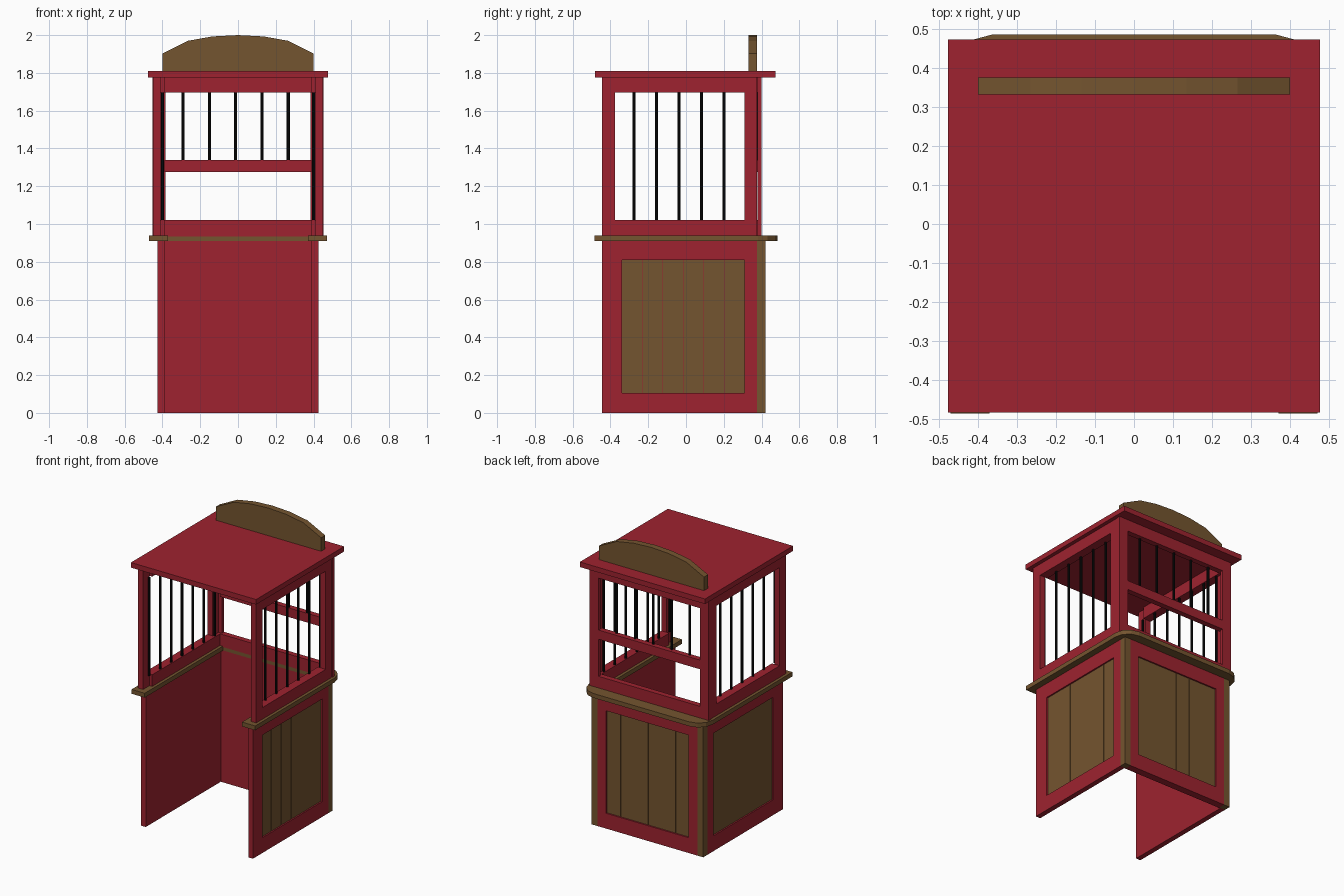
import bpy, bmesh, math

if "Cube" in bpy.data.objects:
    bpy.data.objects.remove(bpy.data.objects["Cube"])


def material(name, rgb):
    m = bpy.data.materials.new(name)
    m.diffuse_color = (*rgb, 1)
    m.use_nodes = True
    m.node_tree.nodes["Principled BSDF"].inputs["Base Color"].default_value = m.diffuse_color
    return m


RED = material("red_paint", (0.342, 0.0165, 0.029))
BROWN = material("brown_wood", (0.175, 0.09, 0.029))
BLACK = material("black_iron", (0.004, 0.004, 0.004))


def finish(name, bm, mat):
    bmesh.ops.recalc_face_normals(bm, faces=bm.faces)
    me = bpy.data.meshes.new(name)
    bm.to_mesh(me)
    bm.free()
    me.materials.append(mat)
    ob = bpy.data.objects.new(name, me)
    bpy.context.collection.objects.link(ob)
    return ob


def boxes(name, mat, *items):
    """One object from boxes given as (x0, x1, y0, y1, z0, z1)."""
    bm = bmesh.new()
    for x0, x1, y0, y1, z0, z1 in items:
        vs = bmesh.ops.create_cube(bm, size=1)["verts"]
        for v in vs:
            v.co.x = x1 if v.co.x > 0 else x0
            v.co.y = y1 if v.co.y > 0 else y0
            v.co.z = z1 if v.co.z > 0 else z0
    return finish(name, bm, mat)


def extrude(name, mat, pts, offset):
    """Flat outline pushed along an offset vector."""
    bm = bmesh.new()
    f = bm.faces.new([bm.verts.new(p) for p in pts])
    r = bmesh.ops.extrude_face_region(bm, geom=[f])
    moved = [g for g in r["geom"] if isinstance(g, bmesh.types.BMVert)]
    bmesh.ops.translate(bm, vec=offset, verts=moved)
    return finish(name, bm, mat)


def bars(name, places, z0, z1):
    bm = bmesh.new()
    for x, y in places:
        r = bmesh.ops.create_cone(bm, cap_ends=True, segments=8, radius1=0.008,
                                  radius2=0.008, depth=z1 - z0)
        bmesh.ops.translate(bm, vec=(x, y, (z0 + z1) / 2), verts=r["verts"])
    return finish(name, bm, BLACK)


def ring(a0, a1, b0, b1, d0, d1, z0, z1, place):
    """Four boards framing the opening b0..b1, z0..z1."""
    return [place(a0, b0, d0, d1, 0, 0.92), place(b1, a1, d0, d1, 0, 0.92),
            place(b0, b1, d0, d1, 0, z0), place(b0, b1, d0, d1, z1, 0.92)]


def planks(b0, b1, d0, d1, z0, z1, place, n=6, gap=0.002):
    w = (b1 - b0) / n
    return [place(b0 + i * w + gap / 2, b0 + (i + 1) * w - gap / 2, d0, d1, z0, z1)
            for i in range(n)]


def along_x(a0, a1, d0, d1, z0, z1):
    return (a0, a1, d0, d1, z0, z1)


for side, s in (("left", -1), ("right", 1)):
    def along_y(a0, a1, d0, d1, z0, z1):
        return (min(s * d0, s * d1), max(s * d0, s * d1), a0, a1, z0, z1)

    # lower side wall with recessed plank panel
    boxes(side + "_wall", RED, along_y(-0.445, 0.375, 0.39, 0.408, 0, 0.92),
          *ring(-0.445, 0.375, -0.34, 0.31, 0.406, 0.425, 0.105, 0.81, along_y))
    boxes(side + "_planks", BROWN,
          *planks(-0.34, 0.31, 0.405, 0.415, 0.105, 0.81, along_y))
    boxes(side + "_corner_trim", BROWN, along_y(0.375, 0.42, 0.38, 0.425, 0, 0.92))
    # upper side frame
    boxes(side + "_frame_posts", RED,
          along_y(-0.445, -0.375, 0.41, 0.45, 0.935, 1.78),
          along_y(0.31, 0.375, 0.41, 0.45, 0.935, 1.78))
    boxes(side + "_frame_rails", RED,
          along_y(-0.375, 0.375, 0.39, 0.45, 0.935, 1.02),
          along_y(-0.375, 0.375, 0.39, 0.45, 1.695, 1.78))
    bars(side + "_bars", [(s * 0.4, -0.394 + 0.119 * i) for i in range(7)], 1.02, 1.695)
    # upper back post
    boxes(side + "_back_post", RED, along_y(0.378, 0.40, 0.385, 0.453, 0.935, 1.78))

# lower back wall
boxes("back_wall", RED, (-0.39, 0.39, 0.37, 0.402, 0, 0.92),
      *ring(-0.38, 0.38, -0.315, 0.315, 0.40, 0.42, 0.105, 0.81, along_x))
boxes("back_planks", BROWN, *planks(-0.315, 0.315, 0.40, 0.41, 0.105, 0.81, along_x))

# serving window rails and bars
boxes("window_rails", RED, *[(-0.39, 0.39, 0.362, 0.40, a, b)
                             for a, b in ((0.935, 1.02), (1.275, 1.338), (1.695, 1.78))])
bars("window_bars", [(-0.012 + 0.139 * i, 0.372) for i in range(-2, 3)], 1.335, 1.695)

# U-shaped counter with rounded back corners
R, N = 0.105, 3
arc = [(0.365 + R * math.cos(math.pi / 2 * i / N), 0.38 + R * math.sin(math.pi / 2 * i / N))
       for i in range(N + 1)]
half = [(0.37, 0.365), (0.37, -0.485), (0.47, -0.485)] + arc
outline = half + [(-x, y) for x, y in reversed(half)]
extrude("counter", BROWN, [(x, y, 0.91) for x, y in outline], (0, 0, 0.03))

# roof and arched sign board
boxes("roof", RED, (-0.476, 0.476, -0.483, 0.473, 1.775, 1.81))
arch = [(0.4, 1.805), (0.4, 1.903), (0.265, 1.97), (0.135, 1.993)]
sign = arch + [(0, 2.0)] + [(-x, z) for x, z in reversed(arch)]
extrude("sign_board", BROWN, [(x, 0.332, z) for x, z in sign], (0, 0.044, 0))
